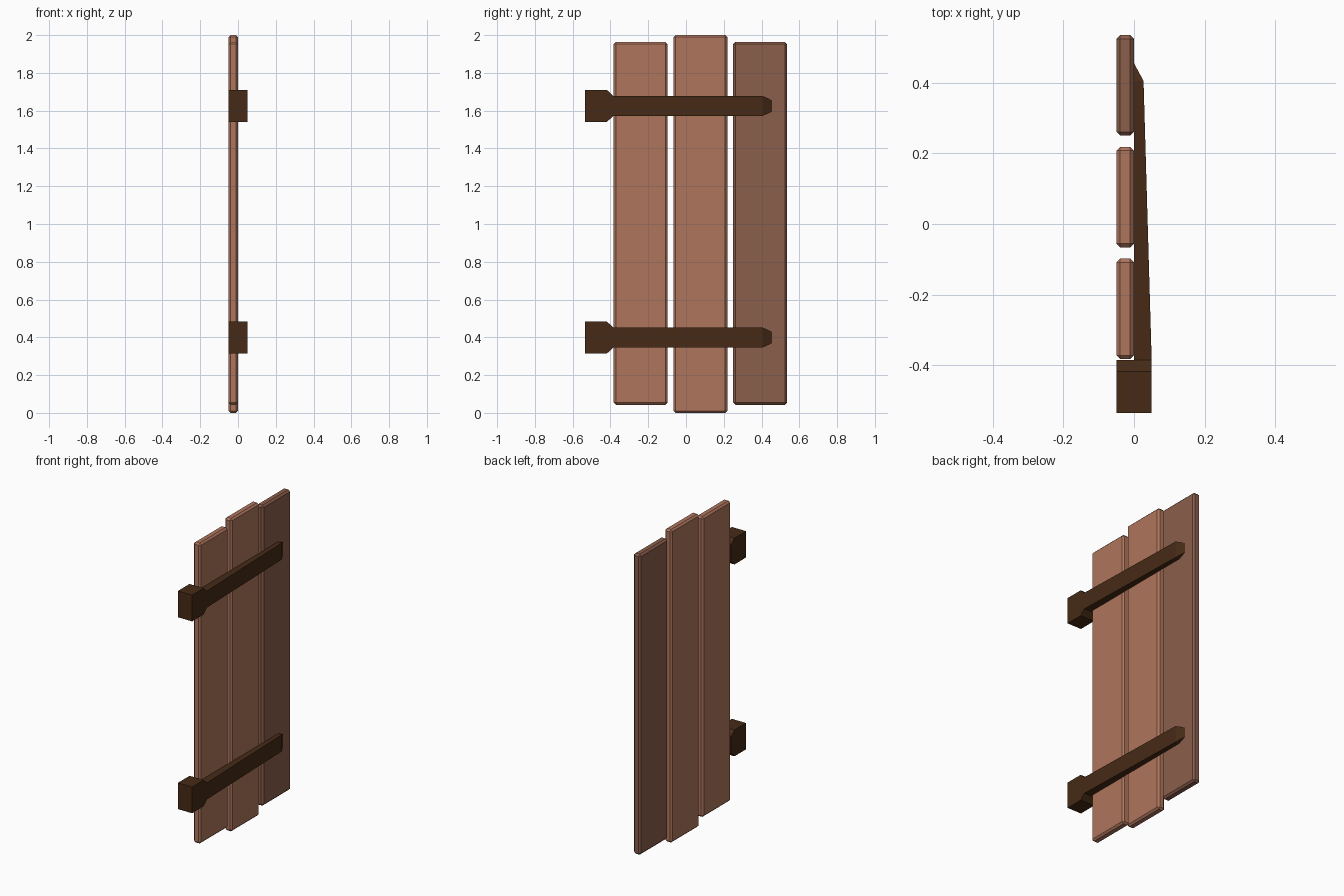
import bpy, bmesh

if "Cube" in bpy.data.objects:
    bpy.data.objects.remove(bpy.data.objects["Cube"])


def material(name, color):
    m = bpy.data.materials.new(name)
    m.diffuse_color = (*color, 1)
    m.use_nodes = True
    m.node_tree.nodes["Principled BSDF"].inputs["Base Color"].default_value = m.diffuse_color
    return m


WOOD = material("wood", (0.43, 0.18, 0.11))
DARK_WOOD = material("dark_wood", (0.26, 0.112, 0.07))
IRON = material("iron", (0.061, 0.023, 0.008))


def add_object(name, bm, mat):
    bmesh.ops.recalc_face_normals(bm, faces=bm.faces)
    mesh = bpy.data.meshes.new(name)
    bm.to_mesh(mesh)
    bm.free()
    mesh.materials.append(mat)
    obj = bpy.data.objects.new(name, mesh)
    bpy.context.collection.objects.link(obj)
    return obj


def plank(name, y, z0, z1, mat, width=0.285, depth=0.05, chamfer=0.011):
    bm = bmesh.new()
    bmesh.ops.create_cube(bm, size=1)
    bmesh.ops.scale(bm, vec=(depth, width, z1 - z0), verts=bm.verts)
    bmesh.ops.bevel(bm, geom=bm.edges[:], offset=chamfer, offset_type='OFFSET',
                    segments=1, affect='EDGES')
    obj = add_object(name, bm, mat)
    obj.location = (-depth / 2, y, (z0 + z1) / 2)


def loft(name, sections, z, mat):
    """Box loft along y; each section is (y, half height, back x, front x)."""
    bm = bmesh.new()
    rings = [[bm.verts.new(p) for p in ((b, y, -h), (f, y, -h), (f, y, h), (b, y, h))]
             for y, h, b, f in sections]
    for r, s in zip(rings, rings[1:]):
        for i in range(4):
            j = (i + 1) % 4
            bm.faces.new((r[i], r[j], s[j], s[i]))
    bm.faces.new(rings[0])
    bm.faces.new(rings[-1])
    bmesh.ops.remove_doubles(bm, verts=bm.verts, dist=1e-5)
    add_object(name, bm, mat).location.z = z


# Door planks, the middle one taller
plank("left_plank", -0.240, 0.043, 1.963, WOOD)
plank("middle_plank", 0.076, 0.0, 2.0, WOOD)
plank("right_plank", 0.3925, 0.043, 1.963, DARK_WOOD)

# Hinges: a flared block and a strap tapering to a chisel tip
for label, z in (("lower", 0.399), ("upper", 1.625)):
    loft(label + "_hinge_block", [(-0.535, 0.084, -0.05, 0.05),
                                  (-0.418, 0.084, -0.05, 0.05),
                                  (-0.385, 0.053, -0.05, 0.05)], z, IRON)
    loft(label + "_hinge_strap", [(-0.385, 0.053, 0, 0.05),
                                  (0.405, 0.053, 0, 0.027),
                                  (0.455, 0.031, 0, 0)], z, IRON)
